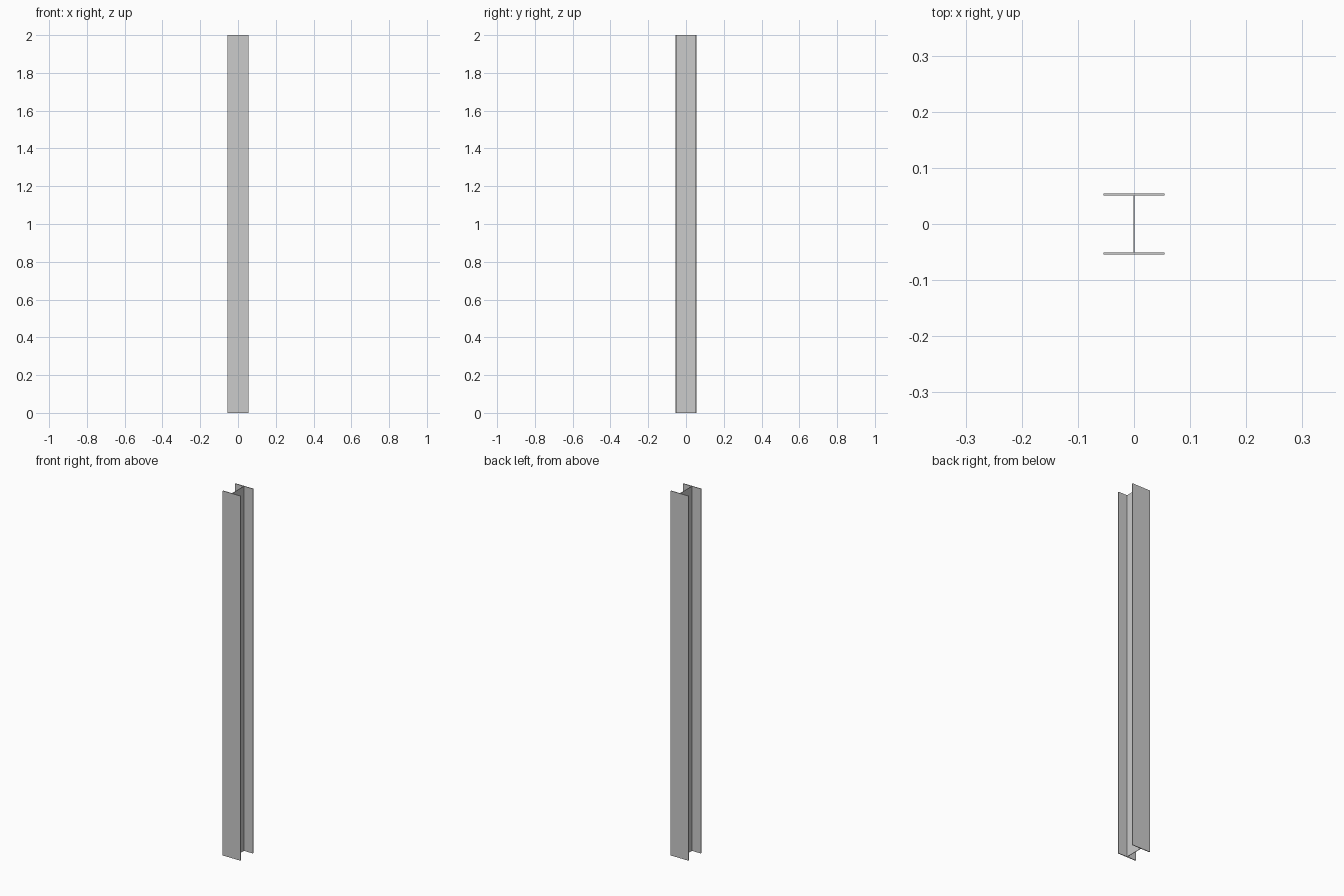
import bpy, bmesh

if "Cube" in bpy.data.objects:
    bpy.data.objects.remove(bpy.data.objects["Cube"])

LENGTH = 2.0
HALF_W = 0.0545   # half flange width (x)
HALF_D = 0.0545   # half section depth (y)
FLANGE = 0.004    # flange thickness
WEB = 0.0025      # web thickness

# Quarter of the I-section, mirrored into a closed outline
quarter = [(WEB / 2, HALF_D - FLANGE), (HALF_W, HALF_D - FLANGE), (HALF_W, HALF_D)]
right = [(x, -y) for x, y in reversed(quarter)] + quarter
outline = right + [(-x, y) for x, y in reversed(right)]

# Steel I-beam: section extruded upwards
bm = bmesh.new()
section = bm.faces.new([bm.verts.new((x, y, 0)) for x, y in outline])
top = bmesh.ops.extrude_face_region(bm, geom=[section], use_keep_orig=True)["geom"]
bmesh.ops.translate(bm, vec=(0, 0, LENGTH),
                    verts=[g for g in top if isinstance(g, bmesh.types.BMVert)])
bmesh.ops.recalc_face_normals(bm, faces=bm.faces)

mesh = bpy.data.meshes.new("i_beam")
bm.to_mesh(mesh)
bm.free()
beam = bpy.data.objects.new("i_beam", mesh)
bpy.context.collection.objects.link(beam)
